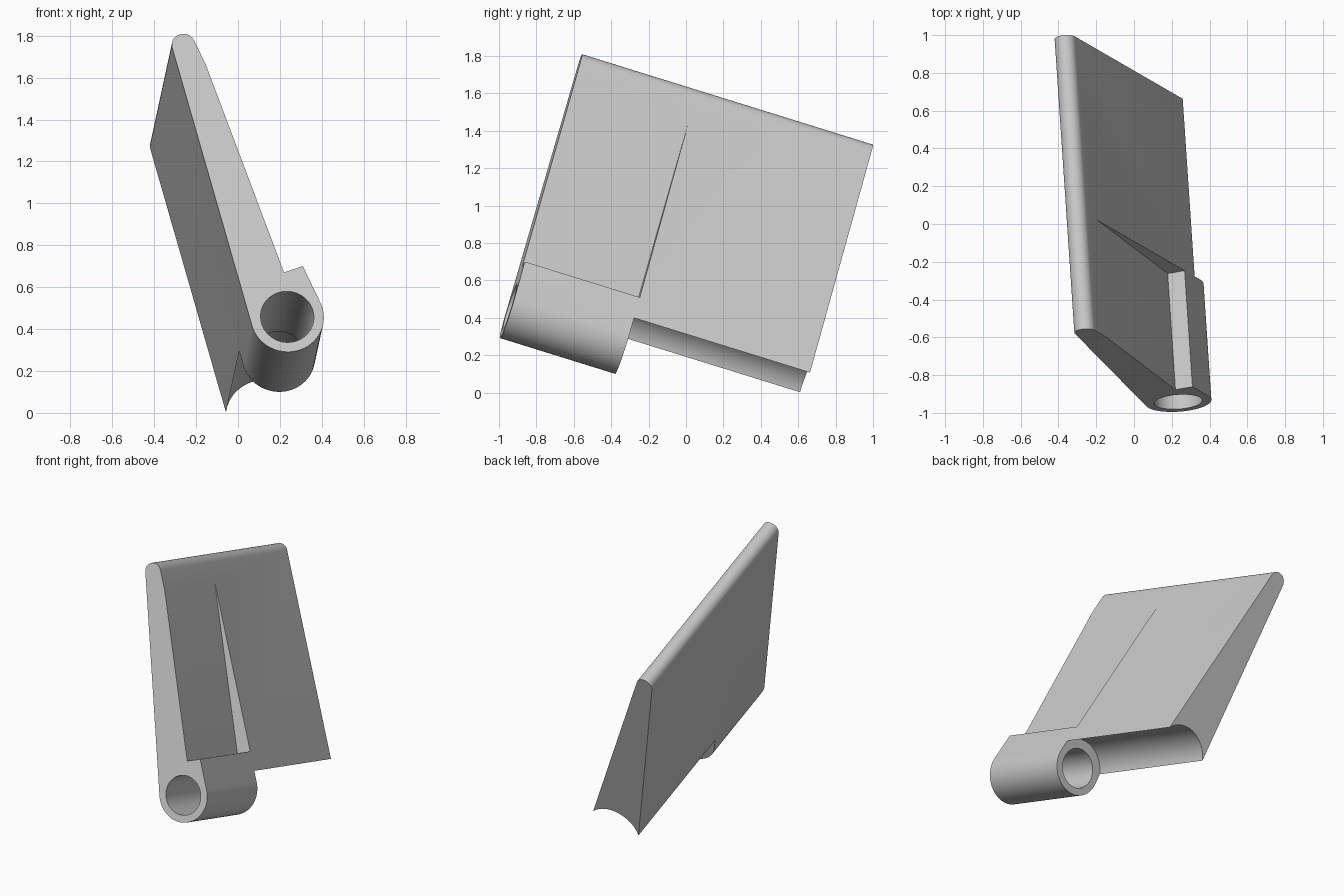
import bpy
import bmesh
from math import atan2, cos, sin, pi, tau
from mathutils import Vector, Matrix

cube = bpy.data.objects.get("Cube")
if cube:
    bpy.data.objects.remove(cube, do_unlink=True)

# Tilted frame: u across, v up the leaf, local z runs back along -axis
axis = Vector((-0.064, 0.953, -0.296)).normalized()
v_dir = (Vector((0, 0, 1)) - axis * axis.z).normalized()
u_dir = v_dir.cross(-axis)
frame = Matrix((u_dir, v_dir, -axis)).transposed().to_4x4()
frame.translation = (0, -1.1, 0)

LENGTH, KNUCKLE_LENGTH = 1.632, 0.645
TIP, TIP_R = Vector((-0.224, 1.838)), 0.056
PIN, PIN_R = Vector((0.245, 0.48)), 0.175
BORE_R, CLEARANCE_R = 0.1275, 0.19


def arc(centre, radius, start, end, steps):
    angles = [start + (end - start) * i / steps for i in range(steps + 1)]
    return [centre + radius * Vector((cos(a), sin(a))) for a in angles]


def prism(name, points, near, far):
    """Extrude a profile between two distances along the pin axis."""
    bm = bmesh.new()
    face = bm.faces.new([bm.verts.new((p.x, p.y, -near)) for p in points])
    new = bmesh.ops.extrude_face_region(bm, geom=[face])["geom"]
    moved = [g for g in new if isinstance(g, bmesh.types.BMVert)]
    bmesh.ops.translate(bm, verts=moved, vec=(0, 0, near - far))
    bmesh.ops.recalc_face_normals(bm, faces=bm.faces)
    mesh = bpy.data.meshes.new(name)
    bm.to_mesh(mesh)
    bm.free()
    mesh.transform(frame)
    obj = bpy.data.objects.new(name, mesh)
    bpy.context.collection.objects.link(obj)
    return obj


# Common outer tangents of the rounded tip and the knuckle
span = PIN - TIP
along = span.normalized()
side = Vector((-along.y, along.x))
s = (TIP_R - PIN_R) / span.length
c = (1 - s * s) ** 0.5
right = along * s + side * c
left = along * s - side * c
a_right = atan2(right.y, right.x)
a_left = atan2(left.y, left.x)

# Leaf and knuckle blank
outline = arc(TIP, TIP_R, a_right, a_left % tau, 20)
outline += arc(PIN, PIN_R, a_left % tau, a_right + tau, 48)
leaf = prism("hinge_leaf", outline, 0, LENGTH)

# Relief on the knuckle half of the right face
down = (PIN + PIN_R * right) - (TIP + TIP_R * right)
relief_top = TIP + TIP_R * right + down * 0.093
relief_corner = Vector((0.234, 0.702))
ledge = Vector((0.324, 0.733)) - relief_corner
relief = [relief_top, relief_corner, relief_corner + ledge * 3, relief_top + right * 0.3]

cutters = [
    prism("relief_cutter", relief, -0.1, KNUCKLE_LENGTH),
    prism("clearance_cutter", arc(PIN, CLEARANCE_R, 0, tau, 72)[:-1],
          KNUCKLE_LENGTH, LENGTH + 0.1),
    prism("bore_cutter", arc(PIN, BORE_R, 0, tau, 56)[:-1], -0.1, KNUCKLE_LENGTH + 0.1),
]
for cutter in cutters:
    cutter.hide_render = True
    mod = leaf.modifiers.new(cutter.name, 'BOOLEAN')
    mod.operation = 'DIFFERENCE'
    mod.solver = 'EXACT'
    mod.object = cutter

# Bake the cuts and drop the cutters
bpy.context.view_layer.update()
evaluated = leaf.evaluated_get(bpy.context.evaluated_depsgraph_get())
cut_mesh = bpy.data.meshes.new_from_object(evaluated)
leaf.modifiers.clear()
leaf.data = cut_mesh
for cutter in cutters:
    bpy.data.objects.remove(cutter, do_unlink=True)

# Plain grey finish
grey = bpy.data.materials.new("light_grey")
grey.use_nodes = True
colour = (0.58, 0.58, 0.58, 1)
grey.diffuse_color = colour
grey.node_tree.nodes["Principled BSDF"].inputs["Base Color"].default_value = colour
leaf.data.materials.clear()
leaf.data.materials.append(grey)

bpy.ops.object.select_all(action='DESELECT')
leaf.select_set(True)
bpy.context.view_layer.objects.active = leaf
bpy.ops.object.shade_smooth_by_angle(angle=pi / 9)
